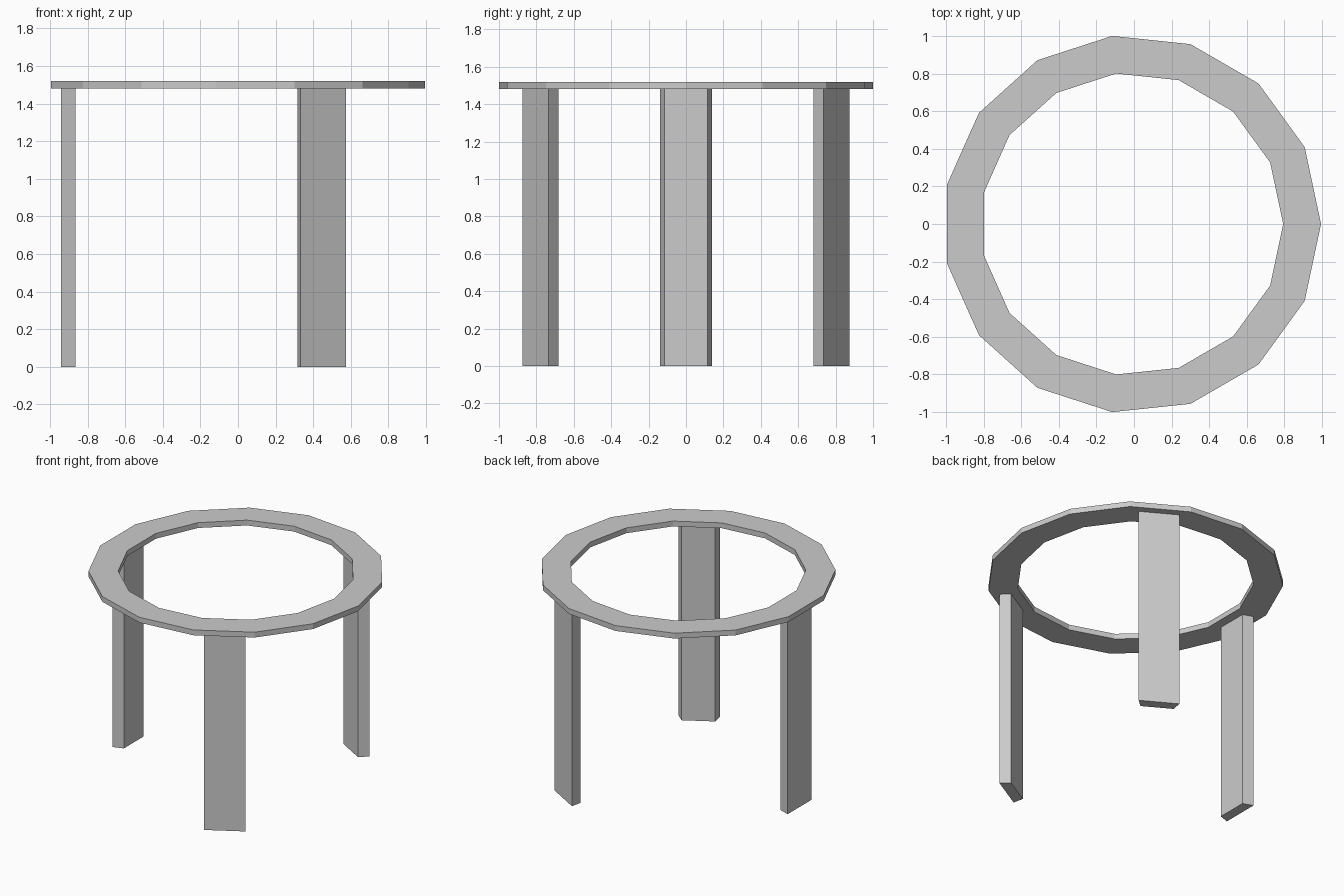
import bpy
import bmesh
import math

if "Cube" in bpy.data.objects:
    bpy.data.objects.remove(bpy.data.objects["Cube"])

CX = -0.011          # the odd-sided ring sits slightly off its bounding-box centre
RIM_BOTTOM, RIM_TOP = 1.48, 1.52


def make_object(name, bm):
    bmesh.ops.recalc_face_normals(bm, faces=bm.faces)
    mesh = bpy.data.meshes.new(name)
    bm.to_mesh(mesh)
    bm.free()
    obj = bpy.data.objects.new(name, mesh)
    obj.location.x = CX
    bpy.context.collection.objects.link(obj)
    return obj


def ring(name, sides, outer, inner, z0, z1):
    bm = bmesh.new()
    profile = [(outer, z0), (outer, z1), (inner, z1), (inner, z0)]
    loops = []
    for i in range(sides):
        a = math.tau * i / sides
        loops.append([bm.verts.new((r * math.cos(a), r * math.sin(a), z)) for r, z in profile])
    for i in range(sides):
        p, q = loops[i], loops[(i + 1) % sides]
        for k in range(4):
            m = (k + 1) % 4
            bm.faces.new((p[k], q[k], q[m], p[m]))
    return make_object(name, bm)


def leg(name, angle):
    # tapered plan: wide outside face, narrower inside face
    plan = [(0.929, -0.14), (0.929, 0.14), (0.854, 0.115), (0.854, -0.115)]
    bm = bmesh.new()
    base = bm.faces.new([bm.verts.new((x, y, 0)) for x, y in plan])
    top = bmesh.ops.extrude_face_region(bm, geom=[base], use_keep_orig=True)["geom"]
    for v in top:
        if isinstance(v, bmesh.types.BMVert):
            v.co.z = RIM_BOTTOM
    obj = make_object(name, bm)
    obj.rotation_euler.z = math.radians(angle)
    return obj


# Top rim
ring("top_ring", 15, 1.0055, 0.8044, RIM_BOTTOM, RIM_TOP)

# Three legs, evenly spaced
for name, angle in (("front_leg", -60), ("back_leg", 60), ("left_leg", 180)):
    leg(name, angle)
